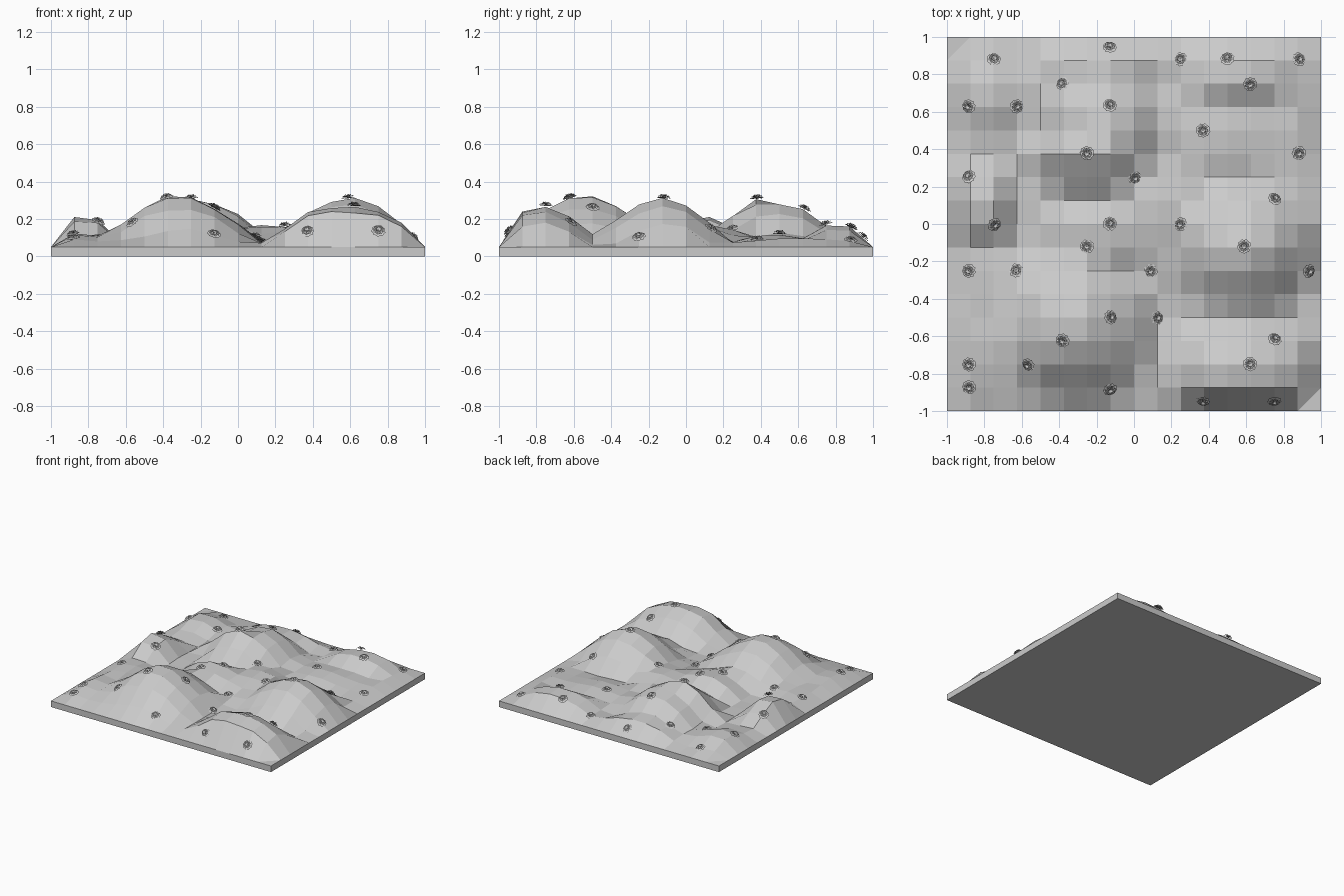
import bpy, bmesh, math, random
from mathutils import Vector, Matrix

if "Cube" in bpy.data.objects:
    bpy.data.objects.remove(bpy.data.objects["Cube"])
random.seed(4)

BASE = 0.05
N = 16

# hills: centre x, centre y, top, radius x, radius y
HILLS = [
    (-0.30, -0.54, 0.34, 0.44, 0.42), (0.60, -0.13, 0.33, 0.42, 0.38),
    (0.60, -0.75, 0.28, 0.46, 0.32), (-0.24, 0.38, 0.33, 0.34, 0.24),
    (-0.16, 0.52, 0.29, 0.36, 0.36), (0.16, 0.08, 0.16, 0.36, 0.30),
    (-0.82, 0.08, 0.22, 0.22, 0.27), (0.58, 0.80, 0.20, 0.38, 0.24),
    (-0.17, -0.03, 0.21, 0.36, 0.25), (-0.82, 0.68, 0.17, 0.28, 0.28),
    (-0.85, -0.68, 0.14, 0.22, 0.36), (0.42, 0.48, 0.13, 0.40, 0.30),
    (-0.75, -0.30, 0.12, 0.30, 0.25), (-0.15, 0.86, 0.18, 0.35, 0.20),
    (0.84, 0.48, 0.11, 0.25, 0.40),
]

# tufts: x, y, middle height
TUFTS = [
    (-.75, .88, .09), (-.13, .94, .12), (.25, .88, .09), (.5, .88, .16), (.88, .88, .09),
    (-.38, .75, .13), (.62, .75, .17), (-.88, .63, .14), (-.63, .63, .12), (-.13, .63, .26),
    (.37, .5, .12), (-.25, .38, .31), (.88, .38, .09), (-.88, .25, .17), (0, .25, .16),
    (.75, .13, .15), (-.75, 0, .19), (-.13, 0, .19), (.25, 0, .17), (-.25, -.12, .2),
    (.59, -.12, .32), (-.88, -.25, .11), (-.63, -.25, .12), (.09, -.25, .12), (.93, -.25, .11),
    (-.13, -.5, .26), (.12, -.5, .08), (-.38, -.62, .32), (.75, -.62, .18), (-.88, -.75, .12),
    (-.56, -.75, .2), (.62, -.75, .27), (-.88, -.87, .1), (-.13, -.88, .13),
    (.37, -.94, .17), (.75, -.94, .17),
]


def hills(x, y):
    z = 0.07
    for cx, cy, top, rx, ry in HILLS:
        d = math.hypot((x - cx) / rx, (y - cy) / ry)
        if d < 1:
            z = max(z, BASE + (top - BASE) * (1 - d ** 1.65))
    return z


# tufts tell the true ground height; those near the rim are read one grid line inwards
RESIDUAL = []
for x, y, z in TUFTS:
    ground = z - 0.01
    if max(abs(x), abs(y)) > 0.9:
        ground = BASE + (ground - BASE) * 1.6
    x, y = max(-.875, min(.875, x)), max(-.875, min(.875, y))
    RESIDUAL.append((x, y, ground - hills(x, y)))


def height(x, y):
    if max(abs(x), abs(y)) > 0.99:
        return BASE
    total, weight = 0, 0.25
    for tx, ty, r in RESIDUAL:
        w = math.exp(-((x - tx) ** 2 + (y - ty) ** 2) / 0.012)
        total += w * r
        weight += w
    return max(BASE, hills(x, y) + total / weight)


def ground_at(x, y):
    """Height of the faceted ground between grid points."""
    s = 2 / N
    i, j = min(N - 1, int((x + 1) / s)), min(N - 1, int((y + 1) / s))
    u, v = (x + 1) / s - i, (y + 1) / s - j

    def h(a, b):
        return height(-1 + (i + a) * s, -1 + (j + b) * s)
    return (1 - v) * ((1 - u) * h(0, 0) + u * h(1, 0)) + v * ((1 - u) * h(0, 1) + u * h(1, 1))


def make_object(name, bm):
    mesh = bpy.data.meshes.new(name)
    bm.to_mesh(mesh)
    bm.free()
    obj = bpy.data.objects.new(name, mesh)
    bpy.context.collection.objects.link(obj)
    return obj


# base slab
bm = bmesh.new()
bmesh.ops.create_cube(bm, size=1, matrix=Matrix.Translation((0, 0, BASE / 2)) @ Matrix.Diagonal((2, 2, BASE, 1)))
make_object("base_slab", bm)

# faceted hilly ground
bm = bmesh.new()
bmesh.ops.create_grid(bm, x_segments=N, y_segments=N, size=1)
for v in bm.verts:
    v.co.z = height(v.co.x, v.co.y)
bm.normal_update()
make_object("hilly_ground", bm)


# leafy rosette: rings of folded leaves
def make_tuft_mesh():
    bm = bmesh.new()
    for count, reach, rise, turn in ((9, 0.039, 0.010, 0.0), (8, 0.031, 0.019, 0.3), (6, 0.019, 0.026, 0.1)):
        for i in range(count):
            rot = Matrix.Rotation(turn + 2 * math.pi * i / count, 3, 'Z')
            w = reach * 0.36

            def p(x, y, z):
                return bm.verts.new(rot @ Vector((x, y, z)))
            root = p(0, 0, rise * 0.5)
            mid = p(reach * 0.6, 0, rise * 0.9)
            tip = p(reach, 0, rise * 0.75)
            left = p(reach * 0.8, w, rise * 1.05)
            right = p(reach * 0.8, -w, rise * 1.05)
            for f in ((root, mid, left), (left, mid, tip), (root, right, mid), (right, tip, mid)):
                bm.faces.new(f)
    mesh = bpy.data.meshes.new("tuft")
    bm.normal_update()
    for f in bm.faces:
        if f.normal.z < 0:
            f.normal_flip()
    bm.to_mesh(mesh)
    bm.free()
    return mesh


# tufts standing on the slope
tuft_mesh = make_tuft_mesh()
for i, (x, y, z) in enumerate(TUFTS):
    e = 0.05
    nrm = Vector((ground_at(x - e, y) - ground_at(x + e, y),
                  ground_at(x, y - e) - ground_at(x, y + e), 2 * e)).normalized()
    obj = bpy.data.objects.new(f"tuft_{i + 1}", tuft_mesh)
    bpy.context.collection.objects.link(obj)
    spin = Matrix.Rotation(random.uniform(0, 6.28), 4, 'Z')
    tilt = Vector((0, 0, 1)).rotation_difference(nrm).to_matrix().to_4x4()
    obj.matrix_world = Matrix.Translation((x, y, ground_at(x, y))) @ tilt @ spin
